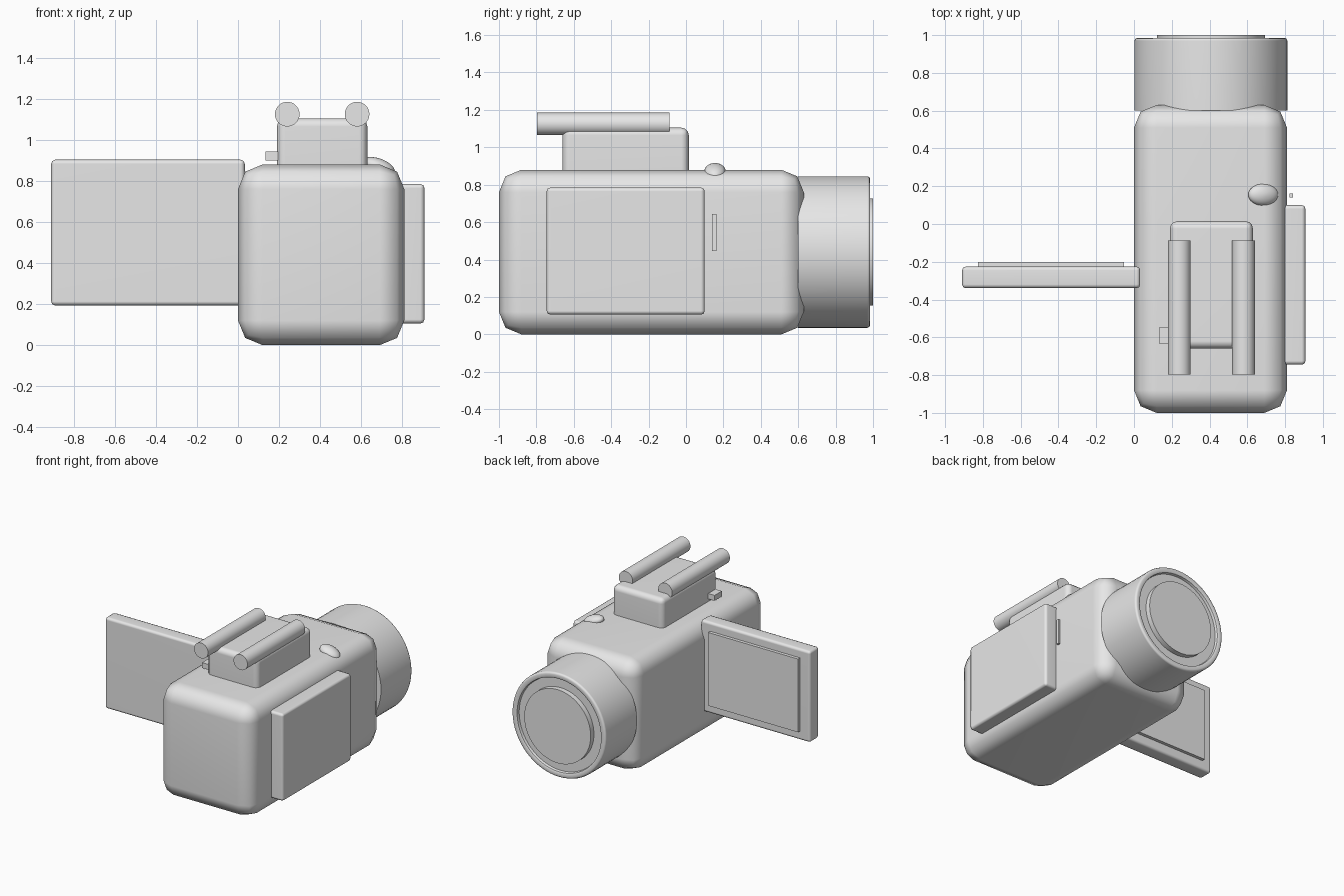
import bpy, bmesh, math
from mathutils import Matrix, Vector

cube = bpy.data.objects.get("Cube")
if cube:
    bpy.data.objects.remove(cube, do_unlink=True)

# Single plain grey for the whole camera
grey = bpy.data.materials.new("plain grey")
grey.use_nodes = True
COLOR = (0.8, 0.8, 0.8, 1)
grey.diffuse_color = COLOR
grey.node_tree.nodes["Principled BSDF"].inputs["Base Color"].default_value = COLOR


def finish(name, bm, angle=50):
    bmesh.ops.recalc_face_normals(bm, faces=bm.faces)
    mesh = bpy.data.meshes.new(name)
    bm.to_mesh(mesh)
    bm.free()
    mesh.materials.append(grey)
    obj = bpy.data.objects.new(name, mesh)
    bpy.context.collection.objects.link(obj)
    bpy.ops.object.select_all(action='DESELECT')
    obj.select_set(True)
    bpy.context.view_layer.objects.active = obj
    bpy.ops.object.shade_smooth_by_angle(angle=math.radians(angle))
    weighted = obj.modifiers.new("weighted normals", 'WEIGHTED_NORMAL')
    weighted.keep_sharp = True
    return obj


def box(name, x, y, z, bevel=0.0, segments=2):
    """Box spanning three (min, max) ranges, with rounded edges."""
    bm = bmesh.new()
    bmesh.ops.create_cube(bm, size=1)
    size = [b - a for a, b in (x, y, z)]
    mid = [(a + b) / 2 for a, b in (x, y, z)]
    bmesh.ops.scale(bm, vec=size, verts=bm.verts)
    bmesh.ops.translate(bm, vec=mid, verts=bm.verts)
    if bevel:
        bmesh.ops.bevel(bm, geom=bm.edges[:], offset=bevel, segments=segments,
                        profile=0.5, affect='EDGES')
    return finish(name, bm)


def lathe(name, profile, x, z, steps=64):
    """Spin (radius, y) points around an axis parallel to y."""
    bm = bmesh.new()
    verts = [bm.verts.new((x + r, y, z)) for r, y in profile]
    edges = [bm.edges.new(pair) for pair in zip(verts, verts[1:])]
    bmesh.ops.spin(bm, geom=verts + edges, cent=(x, 0, z), axis=(0, 1, 0),
                   angle=math.tau, steps=steps)
    bmesh.ops.remove_doubles(bm, verts=bm.verts, dist=0.0005)
    return finish(name, bm)


# Main body
box("body", (0, 0.81), (-1, 0.63), (0, 0.88), 0.12)

# Lens barrel with a raised rim, and the glass inside it
LX, LZ = 0.407, 0.44
lathe("lens_barrel", [(0, 0.6), (0.405, 0.6), (0.405, 0.97), (0.4, 0.981),
                      (0.39, 0.985), (0.372, 0.985), (0.362, 0.98),
                      (0.358, 0.96), (0, 0.96)], LX, LZ)
lathe("lens_glass", [(0, 0.95), (0.286, 0.95), (0.286, 1), (0, 1)], LX, LZ)

# Grip panel and side switch
box("side_panel", (0.77, 0.908), (-0.745, 0.1), (0.105, 0.785), 0.02)
box("side_switch", (0.824, 0.842), (0.14, 0.162), (0.445, 0.643))

# Fold-out screen
box("screen_frame", (-0.91, 0.033), (-0.34, -0.225), (0.193, 0.903), 0.02)
box("screen_plate", (-0.826, -0.052), (-0.24, -0.2), (0.265, 0.835))

# Top mount with its two rods and latch
box("top_mount", (0.19, 0.63), (-0.66, 0.015), (0.82, 1.105), 0.04, 3)
for side, x in (("right", 0.24), ("left", 0.58)):
    lathe(side + "_rod", [(0, -0.797), (0.06, -0.797), (0.06, -0.087),
                          (0, -0.087)], x, 1.125, 32)
box("mount_latch", (0.135, 0.21), (-0.635, -0.545), (0.9, 0.942))

# Rounded button on the top edge
bm = bmesh.new()
bmesh.ops.create_uvsphere(bm, u_segments=32, v_segments=16, radius=1)
bmesh.ops.transform(bm, verts=bm.verts, matrix=(
    Matrix.Translation(Vector((0.684, 0.155, 0.869)))
    @ Matrix.Rotation(math.radians(20), 4, 'Y')
    @ Matrix.Diagonal((0.083, 0.058, 0.04, 1))))
finish("top_button", bm)
